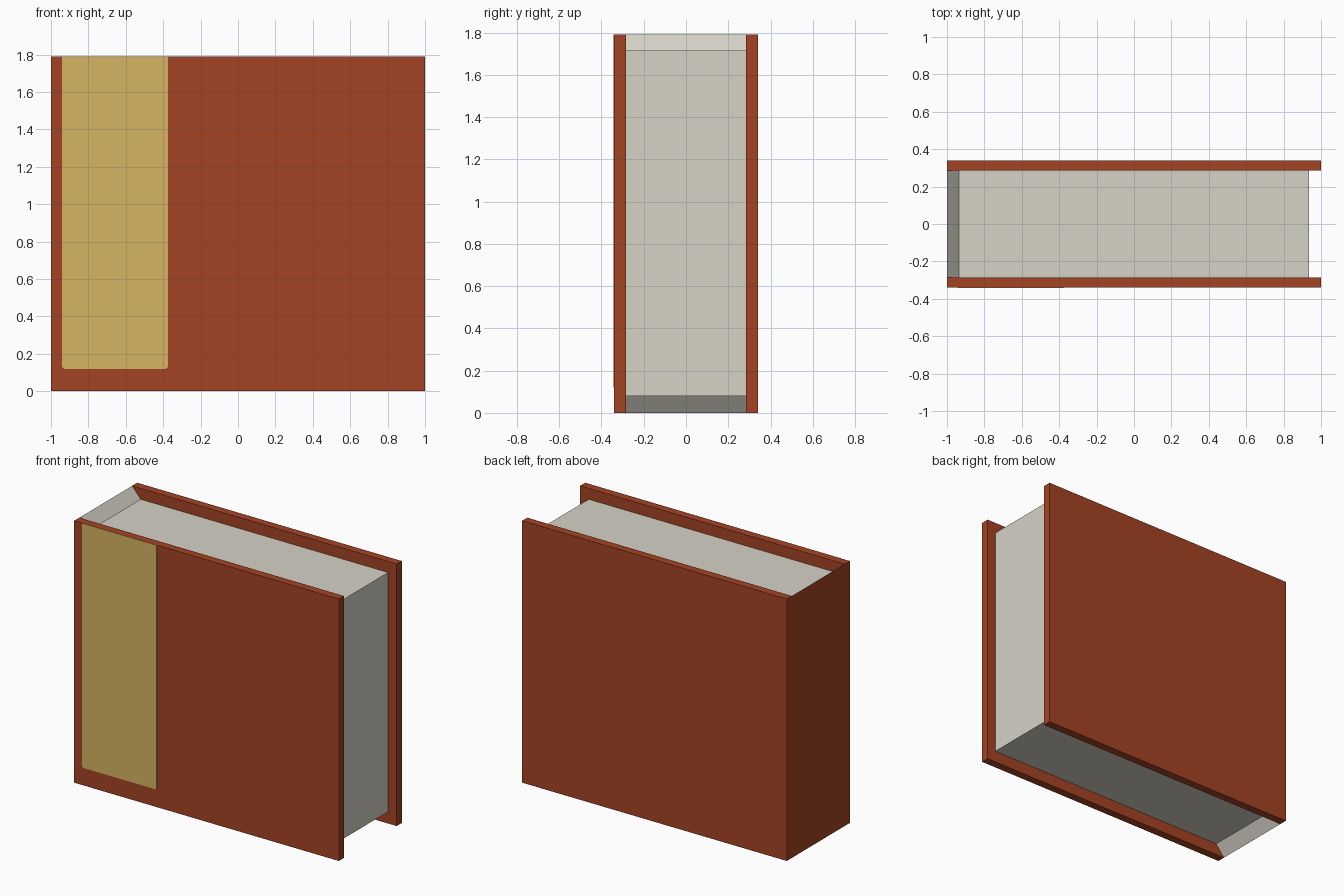
import bpy, bmesh

if "Cube" in bpy.data.objects:
    bpy.data.objects.remove(bpy.data.objects["Cube"])

H = 1.79          # cover height
INNER, OUTER = 0.285, 0.34   # cover thickness in y


def srgb(r, g, b):
    f = lambda c: c / 12.92 if c <= 0.04045 else ((c + 0.055) / 1.055) ** 2.4
    return tuple(f(c / 255) for c in (r, g, b)) + (1.0,)


def material(name, rgb):
    m = bpy.data.materials.new(name)
    m.diffuse_color = srgb(*rgb)
    m.use_nodes = True
    m.node_tree.nodes["Principled BSDF"].inputs["Base Color"].default_value = m.diffuse_color
    return m


leather = material("russet leather", (164, 67, 36))
paper = material("paper", (214, 211, 198))
gold = material("gold band", (214, 180, 97))


def prism(name, profile, y0, y1, mats, rule=None):
    """Extrude an x-z profile from y0 to y1."""
    bm = bmesh.new()
    face = bm.faces.new([bm.verts.new((x, y0, z)) for x, z in profile])
    out = bmesh.ops.extrude_face_region(bm, geom=[face])
    new = [v for v in out["geom"] if isinstance(v, bmesh.types.BMVert)]
    bmesh.ops.translate(bm, verts=new, vec=(0, y1 - y0, 0))
    bmesh.ops.recalc_face_normals(bm, faces=bm.faces)
    for f in bm.faces:
        f.material_index = 1 if rule and rule(f) else 0
    me = bpy.data.meshes.new(name)
    bm.to_mesh(me)
    bm.free()
    for m in mats:
        me.materials.append(m)
    ob = bpy.data.objects.new(name, me)
    bpy.context.collection.objects.link(ob)
    return ob


# Front and back covers
board = [(-1, 0), (1, 0), (1, H), (-1, H)]
prism("front_cover", board, -OUTER, -INNER, [leather])
prism("back_cover", board, INNER, OUTER, [leather])

# Page block flaring out to the spine; the spine face itself is leather
pages = [(-1, 0), (-0.935, 0.08), (0.935, 0.08), (0.935, 1.715),
         (-0.935, 1.715), (-1, H)]
prism("pages_and_spine", pages, -INNER, INNER, [paper, leather],
      lambda f: f.normal.x < -0.9)

# Gold band on the front cover, with clipped lower corners
c = 0.01
band = [(-0.94 + c, 0.12), (-0.375 - c, 0.12), (-0.375, 0.12 + c),
        (-0.375, H), (-0.94, H), (-0.94, 0.12 + c)]
prism("gold_band", band, -OUTER - 0.002, -OUTER + 0.002, [gold])
